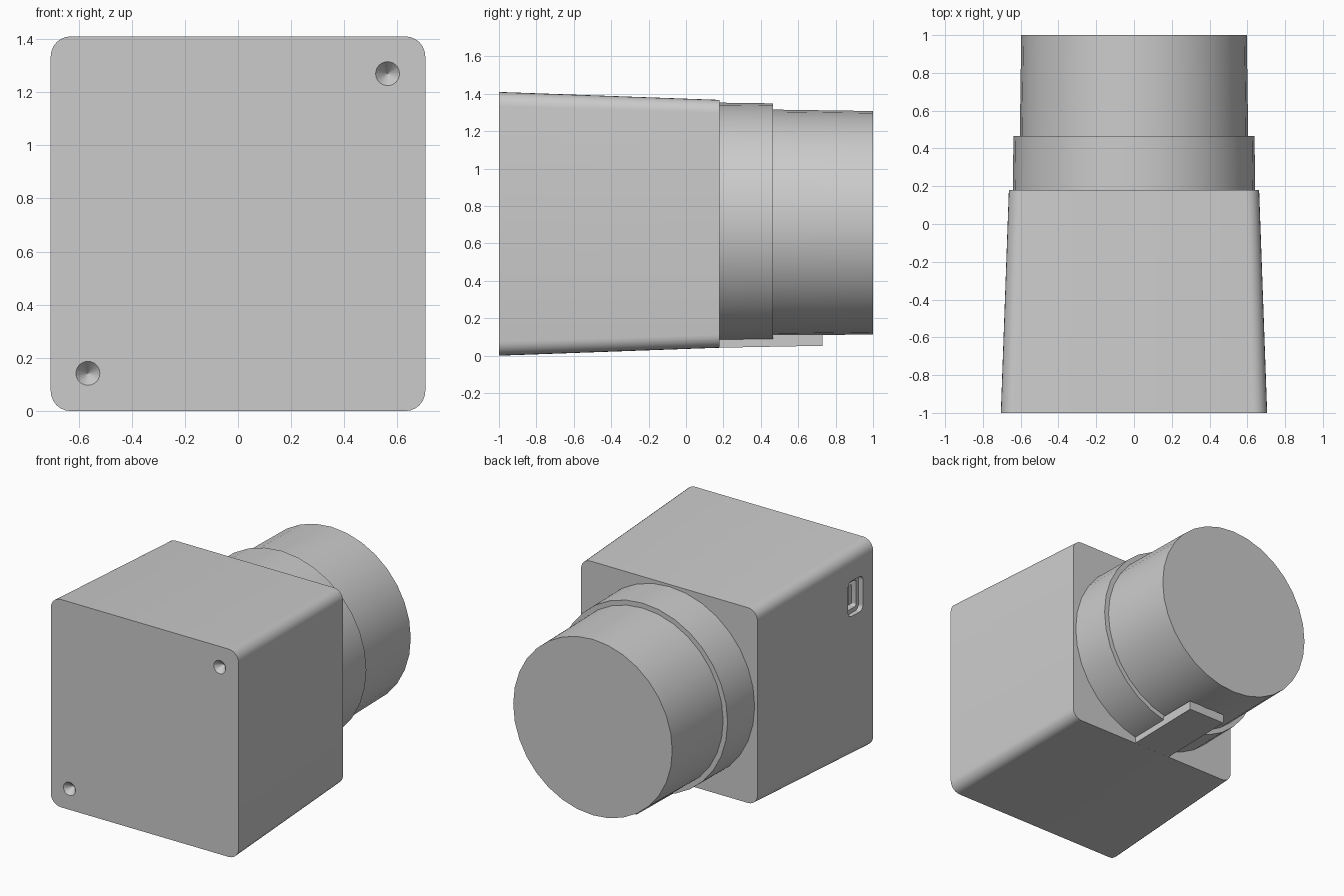
import bpy, bmesh, math
from mathutils import Vector, Matrix

cube = bpy.data.objects.get("Cube")
if cube:
    bpy.data.objects.remove(cube, do_unlink=True)

MID = 0.705

grey = bpy.data.materials.new("plain grey")
grey.use_nodes = True
grey.diffuse_color = (0.6, 0.6, 0.6, 1)
grey.node_tree.nodes["Principled BSDF"].inputs["Base Color"].default_value = (0.6, 0.6, 0.6, 1)


def rounded_rect(w, h, r, steps=6):
    """Outline of a rounded rectangle centred on the origin."""
    pts = []
    for k, (sx, sy) in enumerate([(1, 1), (-1, 1), (-1, -1), (1, -1)]):
        for i in range(steps + 1):
            a = math.pi / 2 * (k + i / steps)
            pts.append((sx * (w / 2 - r) + r * math.cos(a),
                        sy * (h / 2 - r) + r * math.sin(a)))
    return pts


def circle(r, sides=32):
    return [(r * math.cos(2 * math.pi * i / sides), r * math.sin(2 * math.pi * i / sides))
            for i in range(sides)]


def loft(name, sections, matrix=Matrix(), smooth=True):
    """Capped skin through (outline, y) sections; outlines lie in the xz plane."""
    bm = bmesh.new()
    rings = [[bm.verts.new(matrix @ Vector((x, y, z))) for x, z in outline]
             for outline, y in sections]
    n = len(rings[0])
    for a, b in zip(rings, rings[1:]):
        for i in range(n):
            j = (i + 1) % n
            bm.faces.new((a[i], a[j], b[j], b[i]))
    bm.faces.new(rings[0])
    bm.faces.new(rings[-1])
    bmesh.ops.recalc_face_normals(bm, faces=bm.faces[:])
    mesh = bpy.data.meshes.new(name)
    bm.to_mesh(mesh)
    bm.free()
    mesh.materials.append(grey)
    obj = bpy.data.objects.new(name, mesh)
    bpy.context.collection.objects.link(obj)
    if smooth:
        select_only(obj)
        bpy.ops.object.shade_smooth_by_angle(angle=math.radians(30))
    return obj


def select_only(obj):
    bpy.ops.object.select_all(action="DESELECT")
    obj.select_set(True)
    bpy.context.view_layer.objects.active = obj


def cut(target, cutter):
    """Subtract the cutter, then remove it."""
    mod = target.modifiers.new("cut", "BOOLEAN")
    mod.operation = "DIFFERENCE"
    mod.solver = "EXACT"
    mod.object = cutter
    cutter.hide_render = True
    select_only(target)
    bpy.ops.object.modifier_apply(modifier=mod.name)
    bpy.data.objects.remove(cutter, do_unlink=True)


# Tapered housing with rounded long edges
centre = Matrix.Translation((0, 0, MID))
housing = loft("housing", [(rounded_rect(1.41, 1.41, 0.075), -1),
                           (rounded_rect(1.325, 1.325, 0.07), 0.18)], centre)

# Conical dimples at two opposite corners of the front
for x, z in [(0.563, 1.27), (-0.565, 0.142)]:
    cut(housing, loft("dimple_cutter", [(circle(0.054, 24), -1.01), (circle(0.0005, 24), -0.95)],
                      Matrix.Translation((x, 0, z)), False))

# Stepped socket on the right side: shallow rim, then a deeper pocket
side = Matrix.Translation((-0.698, -0.82, 1.09)) @ Matrix.Rotation(-math.pi / 2, 4, "Z")
for w, h, r, depth in [(0.15, 0.24, 0.035, 0.03), (0.1, 0.18, 0.015, 0.1)]:
    cut(housing, loft("socket_cutter", [(rounded_rect(w, h, r), -0.05),
                                        (rounded_rect(w, h, r), depth)], side, False))
loft("socket_tongue", [(rounded_rect(0.035, 0.13, 0.004), 0.04),
                       (rounded_rect(0.035, 0.13, 0.004), 0.11)], side)
select_only(housing)
bpy.ops.object.shade_smooth_by_angle(angle=math.radians(30))

# Round collar and slightly tapered barrel at the back
axis = Matrix.Translation((0, 0, 0.711))
loft("collar", [(circle(0.642), 0.16), (circle(0.638), 0.465)], axis)
loft("barrel", [(circle(0.605), 0.44), (circle(0.597), 1)], axis)

# Flat tab under the barrel, flush with the housing floor
tab_w = 0.14
loft("support_tab", [([(-tab_w, low), (tab_w, low), (tab_w, 0.114), (-tab_w, 0.114)], y)
                     for low, y in [(0.0425, 0.17), (0.053, 0.73)]], smooth=False)
